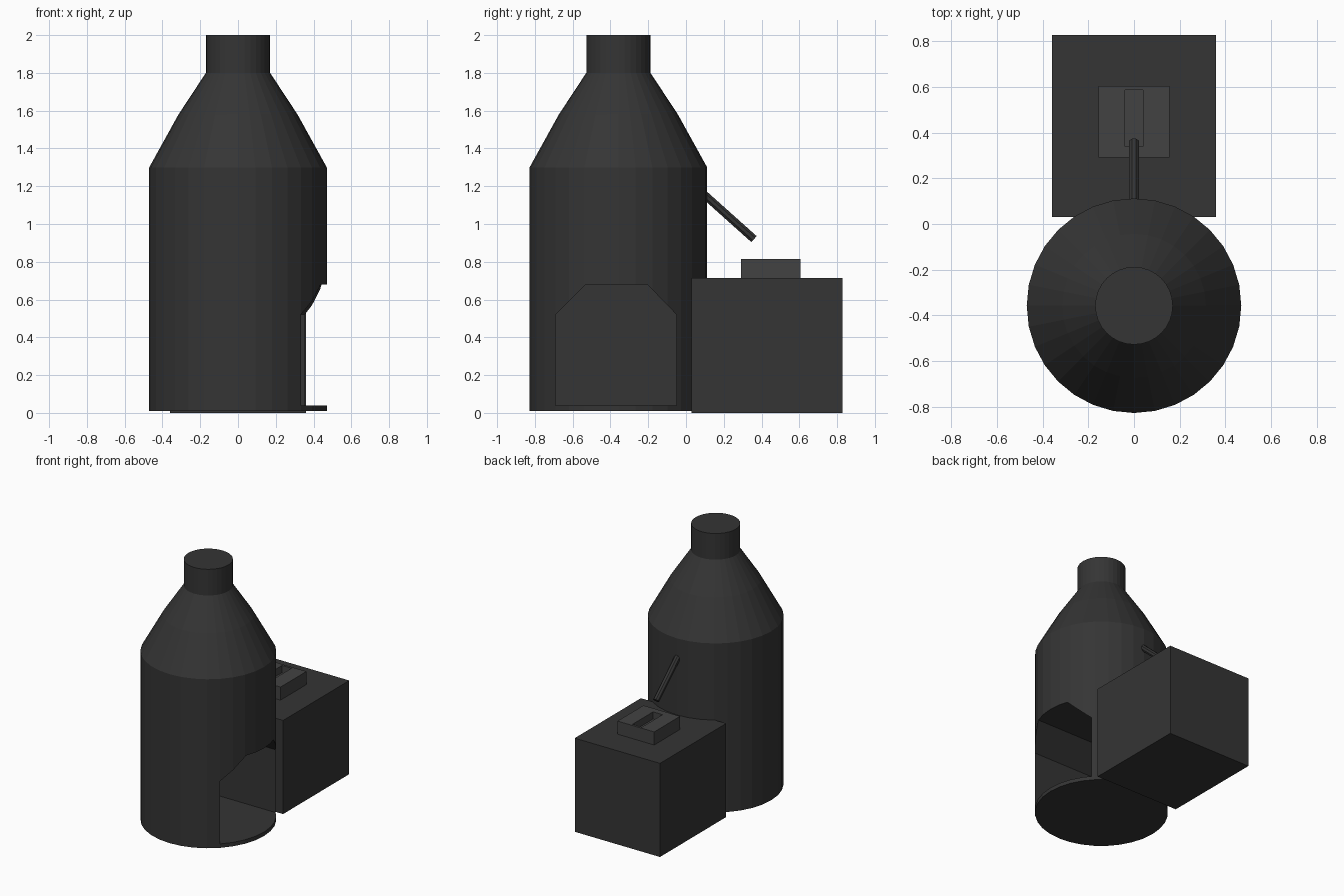
import bpy, bmesh, math
from mathutils import Vector

if "Cube" in bpy.data.objects:
    bpy.data.objects.remove(bpy.data.objects["Cube"])


def material(name, rgb):
    m = bpy.data.materials.new(name)
    m.diffuse_color = (*rgb, 1)
    m.use_nodes = True
    m.node_tree.nodes["Principled BSDF"].inputs["Base Color"].default_value = m.diffuse_color
    return m


DARK = material("dark_iron", (0.035, 0.035, 0.035))
LIGHT = material("mould_grey", (0.055, 0.055, 0.055))


def finish(name, bm, mat=None):
    bmesh.ops.recalc_face_normals(bm, faces=bm.faces)
    me = bpy.data.meshes.new(name)
    bm.to_mesh(me)
    bm.free()
    ob = bpy.data.objects.new(name, me)
    bpy.context.collection.objects.link(ob)
    if mat:
        me.materials.append(mat)
    return ob


def lathe(name, profile, sides, centre, mat):
    bm = bmesh.new()
    rings = []
    for r, z in profile:
        rings.append([bm.verts.new((centre[0] + r * math.cos(2 * math.pi * i / sides),
                                    centre[1] + r * math.sin(2 * math.pi * i / sides), z))
                      for i in range(sides)])
    for a, b in zip(rings, rings[1:]):
        for i in range(sides):
            j = (i + 1) % sides
            bm.faces.new((a[i], a[j], b[j], b[i]))
    bm.faces.new(rings[0])
    bm.faces.new(rings[-1])
    return finish(name, bm, mat)


def prism(name, points, offset, mat=None):
    # flat outline pushed along an offset vector
    bm = bmesh.new()
    face = bm.faces.new([bm.verts.new(p) for p in points])
    ext = bmesh.ops.extrude_face_region(bm, geom=[face], use_keep_orig=True)
    moved = [v for v in ext["geom"] if isinstance(v, bmesh.types.BMVert)]
    bmesh.ops.translate(bm, verts=moved, vec=Vector(offset))
    return finish(name, bm, mat)


def box(name, x, y, z, mat=None):
    pts = [(x[0], y[0], z[0]), (x[1], y[0], z[0]), (x[1], y[1], z[0]), (x[0], y[1], z[0])]
    return prism(name, pts, (0, 0, z[1] - z[0]), mat)


def cut(target, cutter):
    mod = target.modifiers.new("cut", "BOOLEAN")
    mod.operation = "DIFFERENCE"
    mod.solver = "EXACT"
    mod.object = cutter
    bpy.context.view_layer.objects.active = target
    bpy.ops.object.modifier_apply(modifier=mod.name)
    bpy.data.objects.remove(cutter)


# Bottle-shaped furnace body with shoulder and chimney neck
body = lathe("furnace_body",
             [(0.47, 0.01), (0.47, 1.30), (0.315, 1.58), (0.17, 1.80), (0.17, 2.0)],
             32, (0, -0.358), DARK)

# Fire opening in the right side
outline = [(-0.69, 0.04), (-0.05, 0.04), (-0.05, 0.52),
           (-0.205, 0.68), (-0.53, 0.68), (-0.69, 0.52)]
cut(body, prism("opening_cutter", [(-0.28, y, z) for y, z in outline], (1.0, 0, 0)))

# Casting block behind the furnace
box("casting_block", (-0.36, 0.36), (0.03, 0.828), (0, 0.715), DARK)

# Mould on the block, with a rounded-end slot
mould = box("mould", (-0.155, 0.155), (0.292, 0.605), (0.715, 0.815), LIGHT)
cut(mould, box("slot_cutter", (-0.04, 0.04), (0.34, 0.588), (0.76, 0.9), LIGHT))

# Sloping pouring spout
start, end = Vector((0, -0.02, 1.26)), Vector((0, 0.36, 0.92))
axis = end - start
side = Vector((1, 0, 0))
up = axis.cross(side).normalized()
ring = [start + 0.023 * (side * math.cos(a) + up * math.sin(a))
        for a in (2 * math.pi * (i + 0.5) / 8 for i in range(8))]
prism("pouring_spout", ring, axis, DARK)
